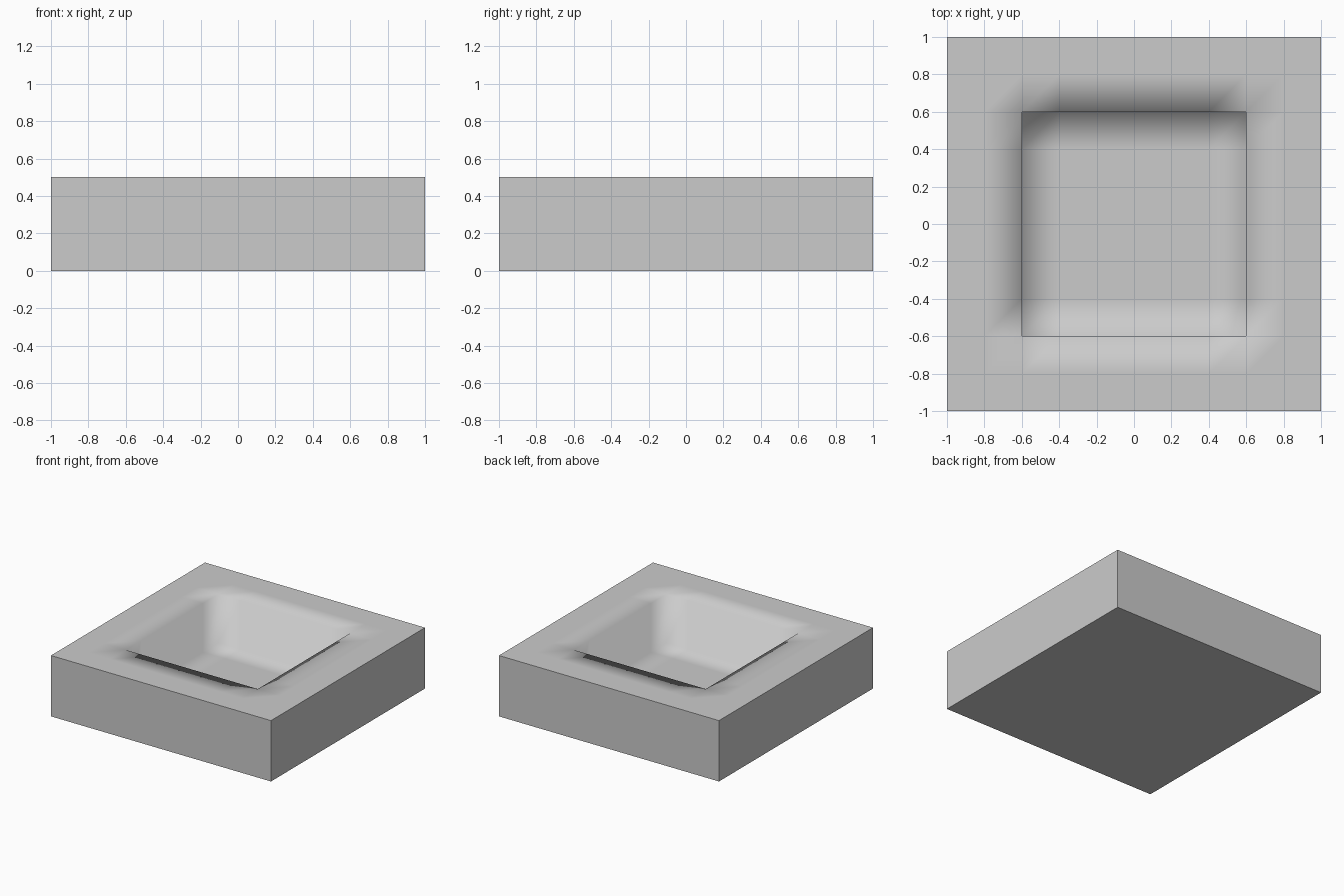
import bpy, bmesh

if "Cube" in bpy.data.objects:
    bpy.data.objects.remove(bpy.data.objects["Cube"])

HEIGHT = 0.5      # block height
DEPTH = 0.4       # pocket depth
POCKET = 0.6      # pocket half width

bm = bmesh.new()

# top surface: grid of 0.2 unit cells
bmesh.ops.create_grid(bm, x_segments=10, y_segments=10, size=1.0)
for v in bm.verts:
    v.co.z = HEIGHT
rim = [e for e in bm.edges if e.is_boundary]

# pocket: push the inner cells straight down
inner = []
for f in bm.faces:
    c = f.calc_center_median()
    if max(abs(c.x), abs(c.y)) < POCKET:
        inner.append(f)
res = bmesh.ops.extrude_face_region(bm, geom=inner)
for v in res["geom"]:
    if isinstance(v, bmesh.types.BMVert):
        v.co.z -= DEPTH
left = [f for f in inner if f.is_valid]
if left:
    bmesh.ops.delete(bm, geom=left, context='FACES')

# outer walls and underside
res = bmesh.ops.extrude_edge_only(bm, edges=rim)
for v in res["geom"]:
    if isinstance(v, bmesh.types.BMVert):
        v.co.z = 0.0
bottom = [e for e in res["geom"] if isinstance(e, bmesh.types.BMEdge)
          and all(abs(v.co.z) < 1e-5 for v in e.verts)]
bmesh.ops.contextual_create(bm, geom=bottom)
bmesh.ops.recalc_face_normals(bm, faces=bm.faces[:])

# smooth pocket edges, sharp outer box edges
for f in bm.faces:
    f.smooth = True
for e in bm.edges:
    outside = all(max(abs(v.co.x), abs(v.co.y)) > 0.99 for v in e.verts)
    if outside and e.calc_face_angle(0.0) > 0.5:
        e.smooth = False

mesh = bpy.data.meshes.new("recessed_block")
bm.to_mesh(mesh)
bm.free()
block = bpy.data.objects.new("recessed_block", mesh)
bpy.context.collection.objects.link(block)
